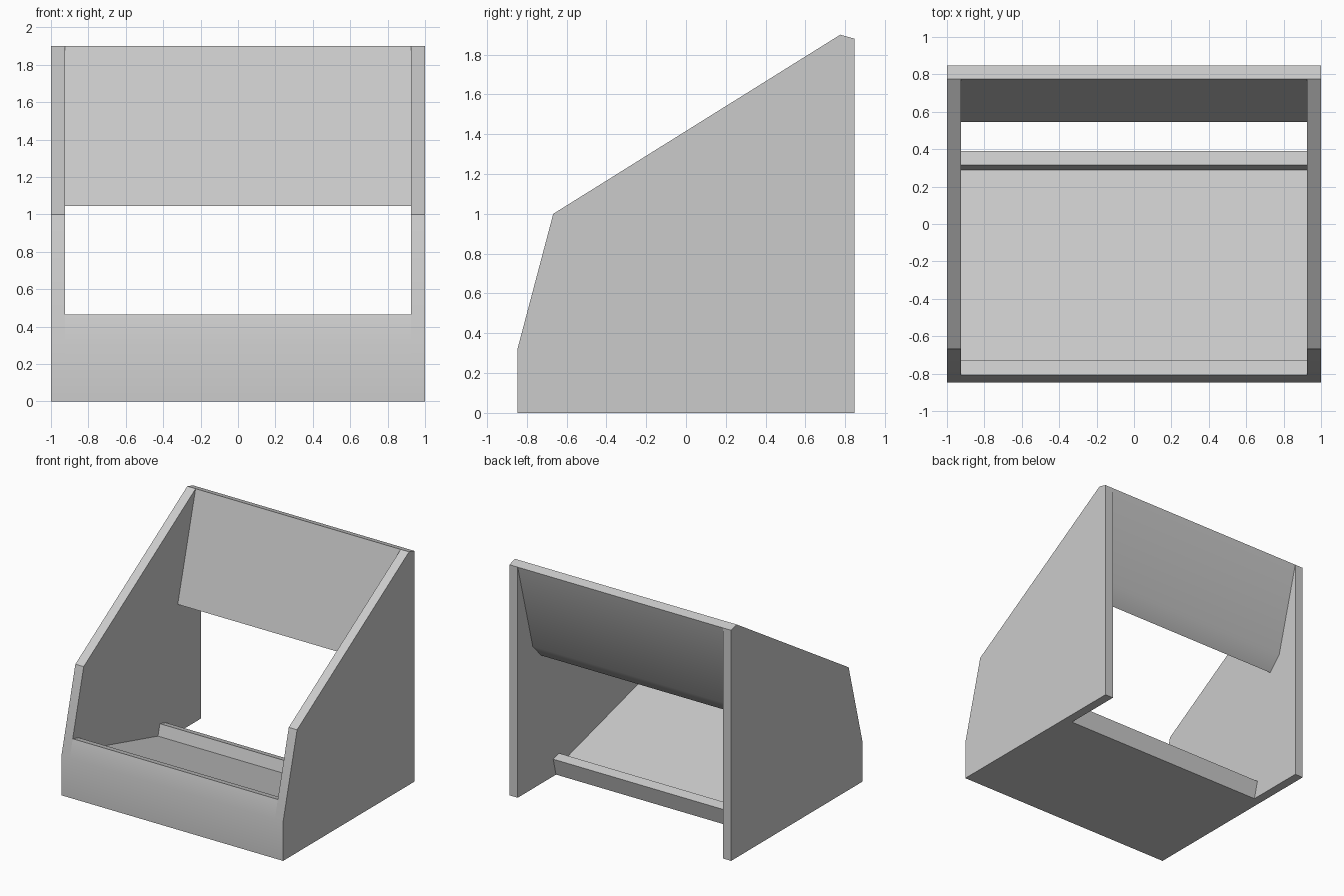
import bpy
import bmesh
import math

cube = bpy.data.objects.get("Cube")
if cube:
    bpy.data.objects.remove(cube, do_unlink=True)

HALF_W = 1.0     # half of the overall width
INNER = 0.925    # inner face of the side walls

# Single flat colour
grey = bpy.data.materials.new("light_grey")
grey.use_nodes = True
colour = (0.6, 0.6, 0.6, 1.0)
grey.diffuse_color = colour
grey.node_tree.nodes["Principled BSDF"].inputs["Base Color"].default_value = colour


def extrude_profile(name, profile, x0, x1):
    """Extrude a (y, z) outline along x from x0 to x1."""
    bm = bmesh.new()
    face = bm.faces.new([bm.verts.new((x0, y, z)) for y, z in profile])
    new = bmesh.ops.extrude_face_region(bm, geom=[face])["geom"]
    moved = [v for v in new if isinstance(v, bmesh.types.BMVert)]
    bmesh.ops.translate(bm, verts=moved, vec=(x1 - x0, 0, 0))
    bmesh.ops.recalc_face_normals(bm, faces=bm.faces)
    mesh = bpy.data.meshes.new(name)
    bm.to_mesh(mesh)
    bm.free()
    mesh.materials.append(grey)
    mesh.shade_smooth()
    mesh.set_sharp_from_angle(angle=math.radians(30))
    obj = bpy.data.objects.new(name, mesh)
    bpy.context.collection.objects.link(obj)
    return obj


# Side walls
wall = [(-0.847, 0), (0.847, 0), (0.847, 1.88), (0.775, 1.9),
        (-0.667, 1.0), (-0.847, 0.32)]
extrude_profile("left_wall", wall, INNER, HALF_W)
extrude_profile("right_wall", wall, -HALF_W, -INNER)

# Tray: leaning front lip, sloping floor and small rear stop
tray = [(-0.847, 0), (0.353, 0), (0.39, 0.14), (0.315, 0.16), (0.29, 0.068),
        (-0.755, 0.348), (-0.73, 0.445), (-0.808, 0.466), (-0.847, 0.32)]
extrude_profile("tray", tray, -INNER, INNER)

# Leaning back panel with a chamfered lower edge
panel = [(0.775, 1.9), (0.847, 1.88), (0.653, 1.16), (0.545, 1.045)]
extrude_profile("back_panel", panel, -INNER, INNER)
